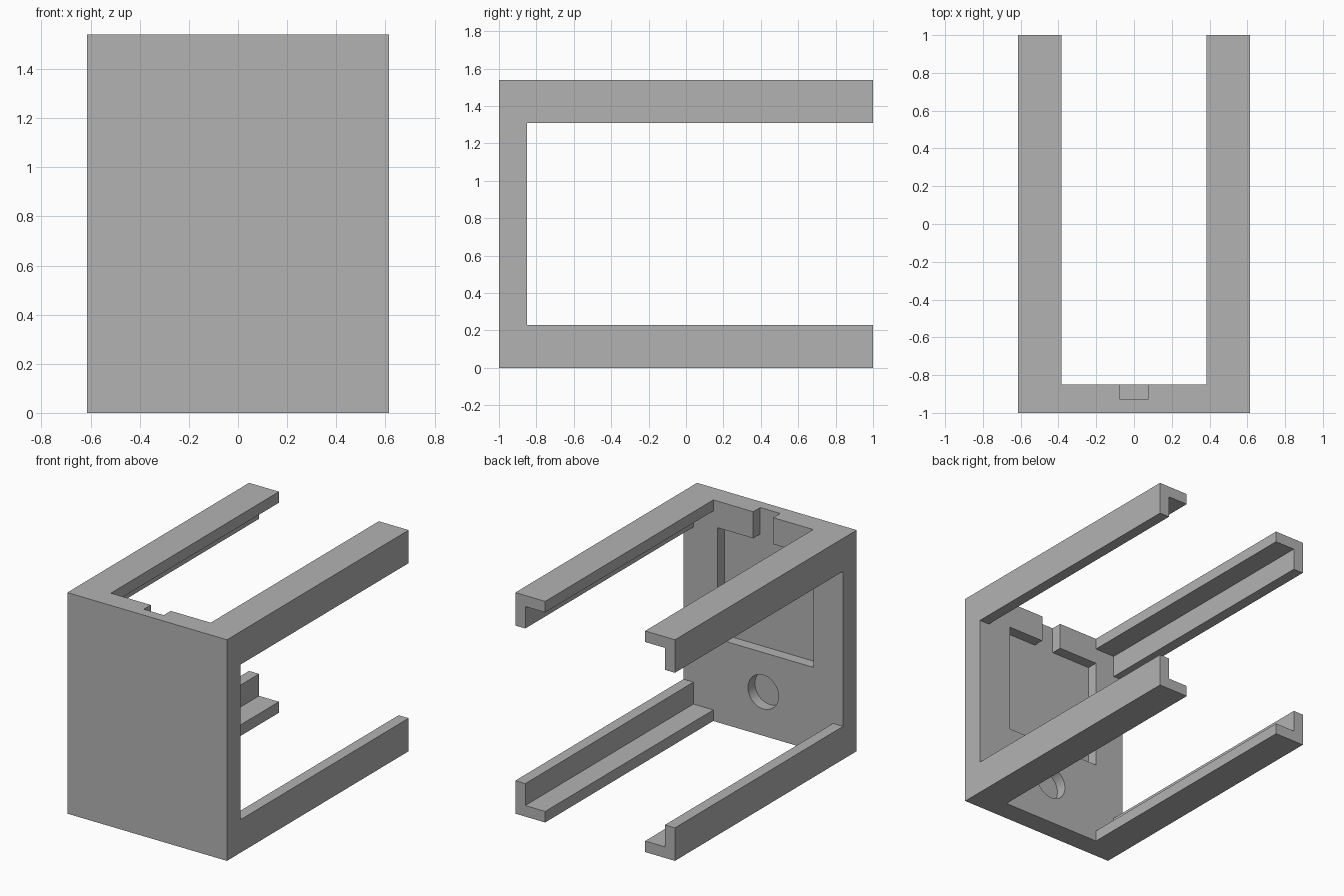
import bpy
import math

cube = bpy.data.objects.get("Cube")
if cube:
    bpy.data.objects.remove(cube, do_unlink=True)

# Overall size and wall dimensions
HALF_W, HALF_L, HEIGHT = 0.615, 1.0, 1.54
WALL, RAIL = 0.077, 0.23
PLATE_BACK = -0.85
POCKET = PLATE_BACK - WALL
OVER = 0.2


def box(name, x, y, z):
    """Box spanning the (min, max) pairs given for each axis."""
    spans = (x, y, z)
    bpy.ops.mesh.primitive_cube_add(size=1, location=[(a + b) / 2 for a, b in spans])
    obj = bpy.context.object
    obj.name = name
    obj.scale = [b - a for a, b in spans]
    bpy.ops.object.transform_apply(location=True, rotation=True, scale=True)
    return obj


def cut(target, cutter):
    """Subtract the cutter and remove it."""
    mod = target.modifiers.new(cutter.name, "BOOLEAN")
    mod.operation = "DIFFERENCE"
    mod.solver = "EXACT"
    mod.object = cutter
    bpy.context.view_layer.objects.active = target
    bpy.ops.object.modifier_apply(modifier=mod.name)
    bpy.data.objects.remove(cutter, do_unlink=True)


# Solid block that becomes the front plate and four angle rails
frame = box("rail_frame", (-HALF_W, HALF_W), (-HALF_L, HALF_L), (0, HEIGHT))
behind = (PLATE_BACK, HALF_L + OVER)
inner_w = HALF_W - RAIL

# Interior space, then the openings in top, bottom and sides
cut(frame, box("interior", (WALL - HALF_W, HALF_W - WALL), behind, (WALL, HEIGHT - WALL)))
cut(frame, box("vertical_opening", (-inner_w, inner_w), behind, (-OVER, HEIGHT + OVER)))
cut(frame, box("side_opening", (-HALF_W - OVER, HALF_W + OVER), behind, (RAIL, HEIGHT - RAIL)))

# Rectangular recess and cable notch in the back of the plate
depth = (POCKET, PLATE_BACK + WALL)
cut(frame, box("recess", (-0.386, 0.354), depth, (0.58, 1.355)))
cut(frame, box("notch", (-WALL, WALL), depth, (1.3, HEIGHT + OVER)))

# Blind round hole below the recess
bpy.ops.mesh.primitive_cylinder_add(
    vertices=48, radius=0.118, depth=2 * WALL,
    location=(0, PLATE_BACK, 0.305), rotation=(math.pi / 2, 0, 0))
hole = bpy.context.object
hole.name = "round_hole"
cut(frame, hole)

# Single grey finish
grey = bpy.data.materials.new("plain grey")
grey.use_nodes = True
colour = (0.45, 0.45, 0.45, 1)
grey.diffuse_color = colour
grey.node_tree.nodes["Principled BSDF"].inputs["Base Color"].default_value = colour
frame.data.materials.clear()
frame.data.materials.append(grey)

bpy.ops.object.select_all(action="DESELECT")
frame.select_set(True)
bpy.context.view_layer.objects.active = frame
bpy.ops.object.shade_smooth_by_angle(angle=math.radians(30))
